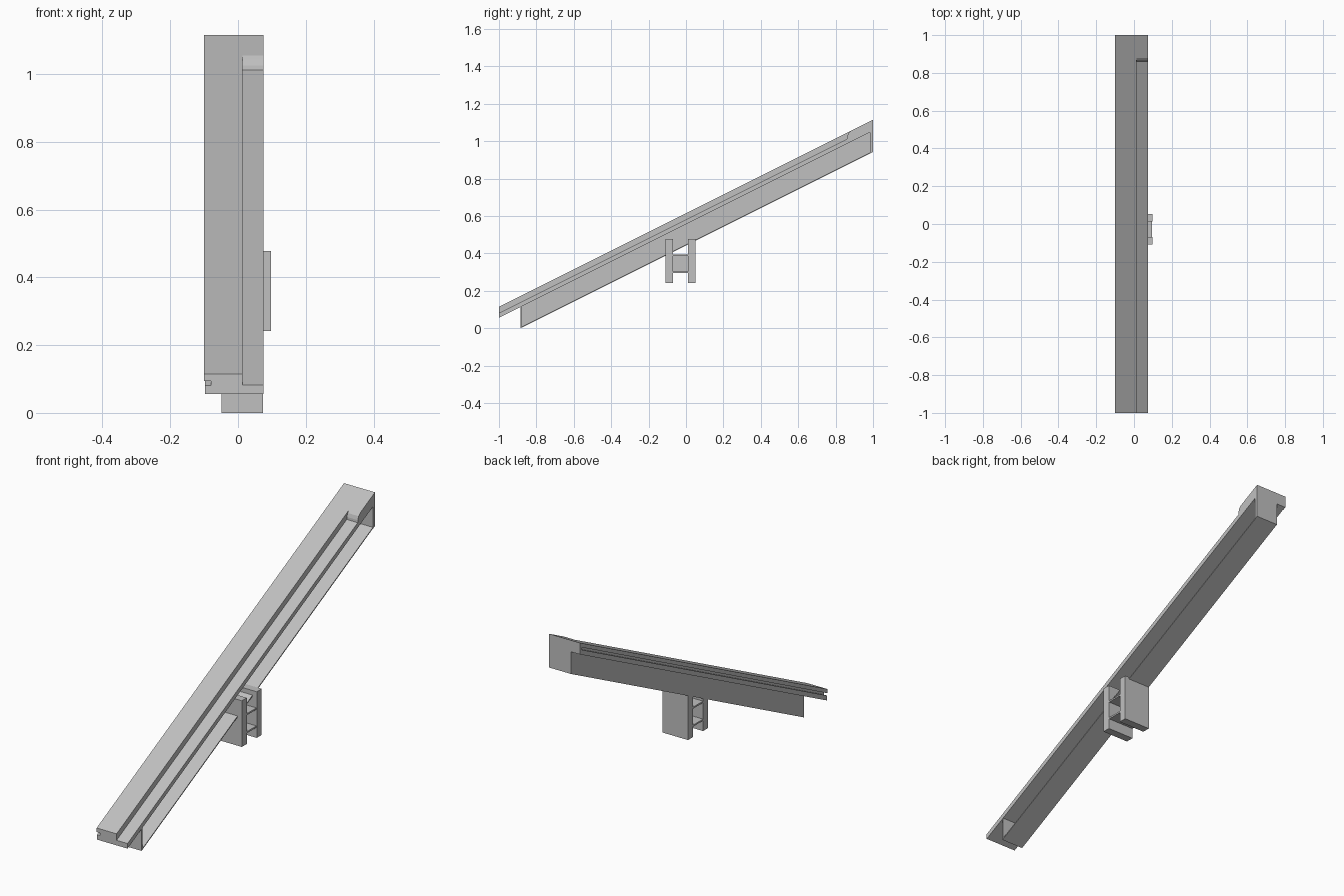
import bpy
import bmesh
from mathutils import Vector

if "Cube" in bpy.data.objects:
    bpy.data.objects.remove(bpy.data.objects["Cube"], do_unlink=True)

GREY = (0.53, 0.53, 0.53, 1)
mat = bpy.data.materials.new("plain_grey")
mat.use_nodes = True
mat.diffuse_color = GREY
mat.node_tree.nodes["Principled BSDF"].inputs["Base Color"].default_value = GREY

SLOPE = 0.5
LOW, HIGH = -1.0, 1.0        # ends of the ramp along y
BEAM_START = -0.885
BEAM_LEFT, BEAM_RIGHT = 0.074, -0.048
BEAM_BASE = -0.0575          # beam underside, measured at the low end
DECK_BASE, DECK_TOP, LEDGE = 0.056, 0.115, 0.082
STEP = 0.013
WALL = 0.006


def extrude(name, points, along):
    """Closed prism from a planar outline swept by a vector."""
    bm = bmesh.new()
    face = bm.faces.new([bm.verts.new(p) for p in points])
    swept = bmesh.ops.extrude_face_region(bm, geom=[face])["geom"]
    moved = [v for v in swept if isinstance(v, bmesh.types.BMVert)]
    bmesh.ops.translate(bm, verts=moved, vec=Vector(along))
    bmesh.ops.recalc_face_normals(bm, faces=bm.faces)
    mesh = bpy.data.meshes.new(name)
    bm.to_mesh(mesh)
    bm.free()
    mesh.materials.append(mat)
    obj = bpy.data.objects.new(name, mesh)
    bpy.context.collection.objects.link(obj)
    return obj


def sloped(name, profile, y0, y1):
    """Sweep an x-z profile up the incline, keeping the ends vertical."""
    rise = SLOPE * (y0 - LOW)
    pts = [(x, y0, z + rise) for x, z in profile]
    return extrude(name, pts, (0, y1 - y0, SLOPE * (y1 - y0)))


def rect(x0, x1, z0, z1):
    return [(x0, z0), (x1, z0), (x1, z1), (x0, z1)]


def box(name, x0, x1, y0, y1, z0, z1):
    return extrude(name, [(x, y0, z) for x, z in rect(x0, x1, z0, z1)],
                   (0, y1 - y0, 0))


# Stepped deck with a narrow groove along its right edge
sloped("deck", [(-0.098, DECK_BASE), (0.075, DECK_BASE), (0.075, LEDGE),
                (STEP, LEDGE), (STEP, DECK_TOP), (-0.1, DECK_TOP),
                (-0.1, 0.094), (-0.08, 0.094), (-0.08, 0.081),
                (-0.098, 0.081)], LOW, HIGH)

# Channel beam below the deck, open on the left
sloped("beam_web", rect(BEAM_RIGHT, BEAM_RIGHT + WALL, BEAM_BASE, DECK_BASE),
       BEAM_START, HIGH)
sloped("beam_flange", rect(BEAM_RIGHT, BEAM_LEFT, BEAM_BASE, BEAM_BASE + WALL),
       BEAM_START, HIGH)
sloped("beam_front_wall", rect(BEAM_RIGHT, BEAM_LEFT, BEAM_BASE, DECK_BASE),
       BEAM_START, BEAM_START + WALL)

# Plate closing the high end
sloped("end_plate", [(BEAM_RIGHT, BEAM_BASE), (0.075, BEAM_BASE),
                     (0.075, DECK_TOP), (-0.1, DECK_TOP), (-0.1, DECK_BASE),
                     (BEAM_RIGHT, DECK_BASE)], 0.985, HIGH)

# Filler over the ledge at the high end, with a rounded nose
nose = [(0.86, 1.0), (0.862, 1.025), (0.868, 1.043), (0.88, 1.055),
        (HIGH, 1.115), (HIGH, 1.07)]
extrude("end_filler", [(STEP, y, z) for y, z in nose], (0.062, 0, 0))

# Mounting bracket: two upright plates joined by a pair of shelves
for side, y in (("front", -0.109), ("back", 0.012)):
    box(side + "_bracket_plate", BEAM_RIGHT, 0.098, y, y + 0.04, 0.242, 0.478)
for level, z in (("lower", 0.295), ("upper", 0.387)):
    box(level + "_bracket_shelf", BEAM_RIGHT, 0.096, -0.07, 0.013, z, z + 0.008)
box("bracket_web", 0.02, 0.028, -0.07, 0.013, 0.3, 0.39)
